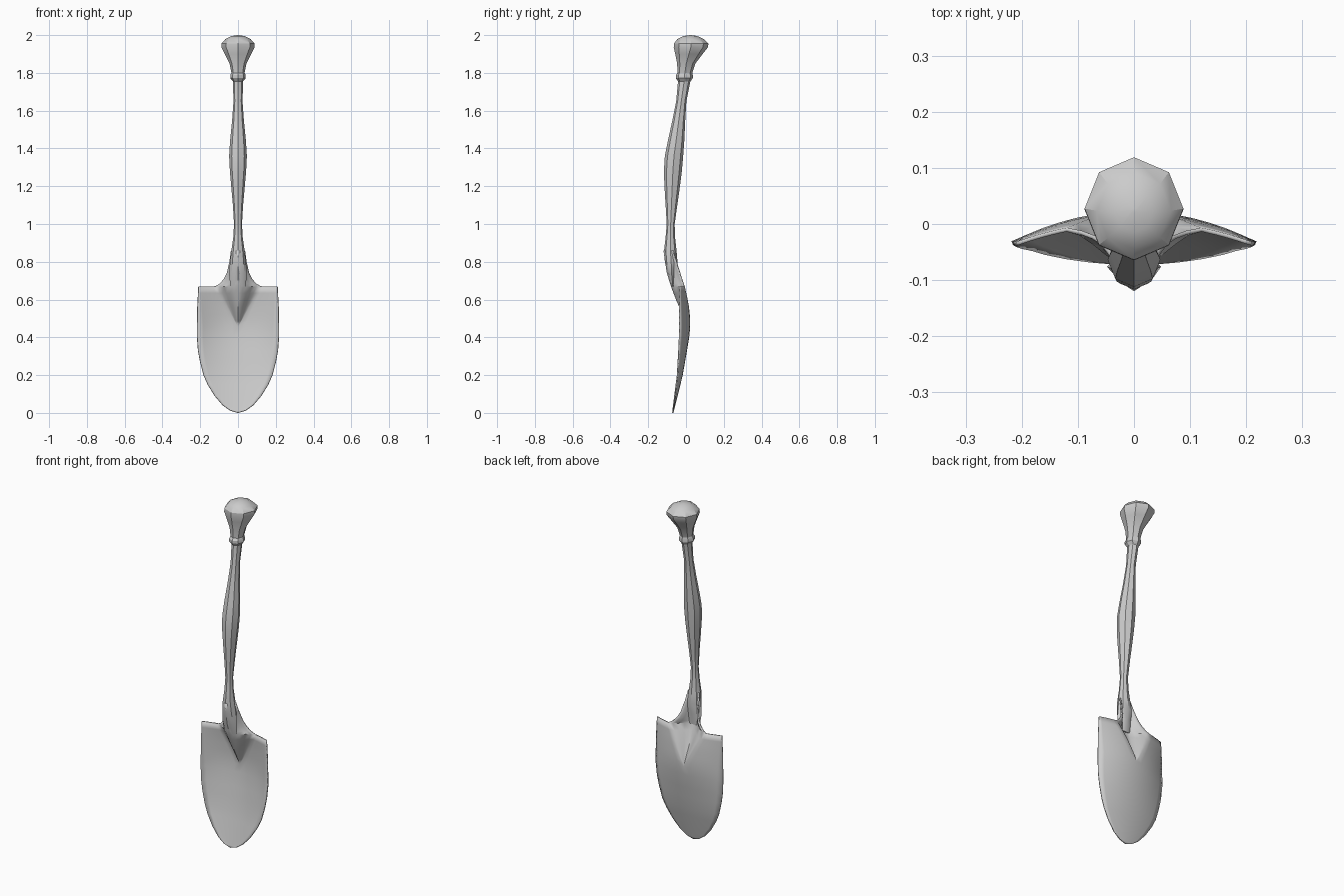
import bpy, bmesh, math

cube = bpy.data.objects.get("Cube")
if cube:
    bpy.data.objects.remove(cube, do_unlink=True)

steel = bpy.data.materials.new("light grey")
steel.use_nodes = True
GREY = (0.6, 0.6, 0.6, 1)
steel.diffuse_color = GREY
steel.node_tree.nodes["Principled BSDF"].inputs["Base Color"].default_value = GREY


def finish(bm, name, angle):
    bmesh.ops.remove_doubles(bm, verts=bm.verts, dist=0.0005)
    bmesh.ops.recalc_face_normals(bm, faces=bm.faces)
    mesh = bpy.data.meshes.new(name)
    bm.to_mesh(mesh)
    bm.free()
    mesh.materials.append(steel)
    obj = bpy.data.objects.new(name, mesh)
    bpy.context.collection.objects.link(obj)
    bpy.ops.object.select_all(action='DESELECT')
    obj.select_set(True)
    bpy.context.view_layer.objects.active = obj
    bpy.ops.object.shade_smooth_by_angle(angle=math.radians(angle))
    return obj


def sample(table, z):
    """Linear interpolation in a list of (z, value)."""
    for (z0, a), (z1, b) in zip(table, table[1:]):
        if z <= z1:
            return a + (b - a) * max(0, z - z0) / (z1 - z0)
    return table[-1][1]


def loft(name, sections, sides=8):
    """Eight-sided tube through (z, front y, back y, half width)."""
    bm = bmesh.new()
    rings = []
    for z, front, back, rx in sections:
        cy, ry = (front + back) / 2, (back - front) / 2
        angles = [2 * math.pi * i / sides for i in range(sides)]
        rings.append([bm.verts.new((rx * math.sin(a), cy + ry * math.cos(a), z))
                      for a in angles])
    for lo, hi in zip(rings, rings[1:]):
        for i in range(sides):
            j = (i + 1) % sides
            bm.faces.new((lo[i], lo[j], hi[j], hi[i]))
    for ring in (rings[0], rings[-1]):
        bm.faces.new(ring)
    return finish(bm, name, 30)


# Bent shaft, from the socket up to the collar
loft("shaft", [
    (0.67, -.076, -.064, .04), (0.74, -.098, -.055, .048),
    (0.80, -.112, -.045, .042), (0.86, -.116, -.05, .035),
    (0.93, -.108, -.058, .025), (1.00, -.102, -.06, .021),
    (1.10, -.108, -.046, .027), (1.20, -.114, -.032, .036),
    (1.28, -.117, -.022, .043), (1.36, -.112, -.015, .047),
    (1.44, -.096, -.009, .042), (1.55, -.072, -.004, .031),
    (1.65, -.052, .002, .024), (1.76, -.042, .024, .027),
])

# Collar and rounded knob
loft("knob", [
    (1.755, -.042, .024, .027), (1.772, -.054, .036, .041),
    (1.788, -.054, .036, .041), (1.80, -.045, .033, .035),
    (1.85, -.047, .05, .045), (1.90, -.057, .088, .07),
    (1.935, -.065, .116, .088), (1.955, -.064, .119, .088),
    (1.98, -.045, .092, .066), (1.995, -.015, .06, .034),
    (2.0, .02, .028, .004),
])

# Blade profiles, all along z
half_width = [(0, 0), (.012, .04), (.04, .08), (.09, .123), (.15, .16), (.2, .182),
              (.27, .2), (.33, .211), (.41, .217), (.55, .215), (.67, .209)]
edge_y = [(0, -.07), (.1, -.058), (.2, -.045), (.4, -.034), (.67, -.035)]
centre_y = [(0, -.07), (.1, -.045), (.2, -.021), (.4, .014), (.48, .02),
            (.58, .015), (.67, .002)]
crest_y = [(.455, .019), (.52, -.012), (.58, -.042), (.67, -.076), (.74, -.098), (.86, -.116)]
socket_width = [(.455, 0), (.56, .058), (.67, .12), (.685, .095), (.71, .073),
                (.74, .058), (.8, .044), (.86, .036)]
rim_y = [(.67, -.01), (.74, -.033), (.86, -.07)]


def dish(x, z):
    hw = max(sample(half_width, z), .001)
    edge = sample(edge_y, z)
    return edge + (sample(centre_y, z) - edge) * (1 - min(1, (x / hw) ** 2))


def blade_row(z):
    """Points from the centre line outwards: raised socket, then the dished sheet."""
    w = sample(socket_width, z)
    rim = sample(rim_y, z) if z > .67 else dish(w, z)
    crest = sample(crest_y, z)
    points = []
    for i in range(6):
        t = i / 5
        y = crest + (rim - crest) * t * t * (3 - 2 * t) if w > 0 else rim
        points.append((w * t, y, z))
    if z <= .67:
        hw = sample(half_width, z)
        for i in range(1, 8):
            x = w + (hw - w) * i / 7
            points.append((x, dish(x, z), z))
    return points


# Dished blade with the pressed socket running up around the shaft
levels = [0, .012, .04, .09, .15, .2, .27, .33, .41, .455, .49, .52, .56, .6, .635, .67,
          .685, .71, .74, .8, .86]
bm = bmesh.new()
for side in (1, -1):
    rows = [[bm.verts.new((side * x, y, z)) for x, y, z in blade_row(z)] for z in levels]
    for lo, hi in zip(rows, rows[1:]):
        for i in range(min(len(lo), len(hi)) - 1):
            quad = (lo[i], lo[i + 1], hi[i + 1], hi[i])
            bm.faces.new(quad if side > 0 else quad[::-1])
blade = finish(bm, "blade", 35)
solid = blade.modifiers.new("thickness", 'SOLIDIFY')
solid.thickness = 0.007
solid.offset = 0
